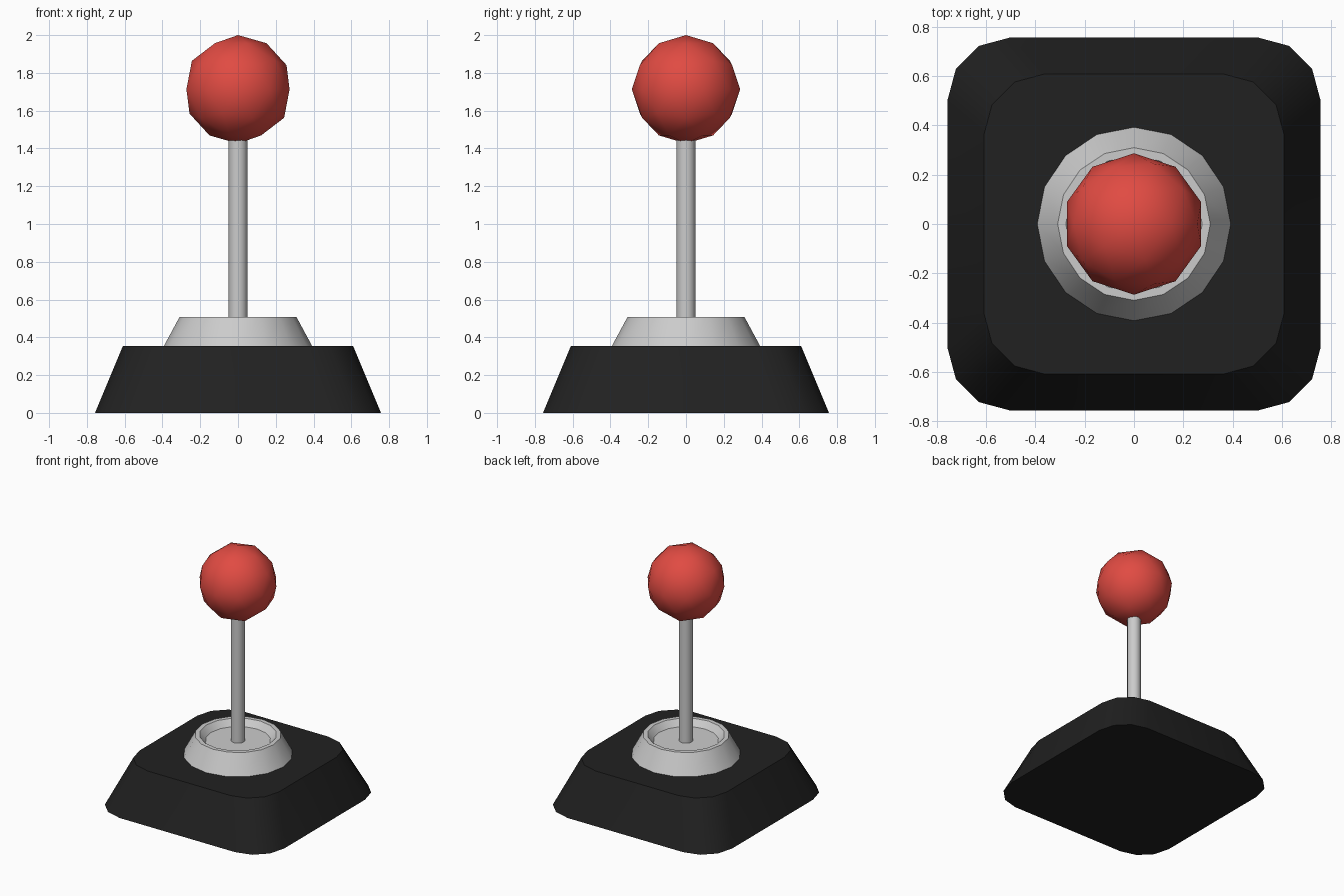
import bpy, bmesh
from math import cos, sin, pi, radians

if "Cube" in bpy.data.objects:
    bpy.data.objects.remove(bpy.data.objects["Cube"])


def loft(name, loops, smooth=40):
    """Bridge stacked loops of points and cap both ends."""
    bm = bmesh.new()
    rings = [[bm.verts.new(p) for p in loop] for loop in loops]
    n = len(rings[0])
    for a, b in zip(rings, rings[1:]):
        for i in range(n):
            j = (i + 1) % n
            bm.faces.new((a[i], a[j], b[j], b[i]))
    bm.faces.new(rings[0][::-1])
    bm.faces.new(rings[-1])
    return finish(name, bm, smooth)


def finish(name, bm, smooth):
    mesh = bpy.data.meshes.new(name)
    bmesh.ops.recalc_face_normals(bm, faces=bm.faces)
    bm.to_mesh(mesh)
    bm.free()
    obj = bpy.data.objects.new(name, mesh)
    bpy.context.collection.objects.link(obj)
    bpy.ops.object.select_all(action='DESELECT')
    obj.select_set(True)
    bpy.context.view_layer.objects.active = obj
    bpy.ops.object.shade_smooth_by_angle(angle=radians(smooth))
    return obj


def circle(r, z, n):
    return [(r * cos(2 * pi * i / n), r * sin(2 * pi * i / n), z) for i in range(n)]


def rounded_square(half, r, z, steps=3):
    pts = []
    for q in range(4):
        mid = pi / 4 + q * pi / 2
        cx = (half - r) * (1 if cos(mid) > 0 else -1)
        cy = (half - r) * (1 if sin(mid) > 0 else -1)
        for s in range(steps + 1):
            a = q * pi / 2 + s * pi / 2 / steps
            pts.append((cx + r * cos(a), cy + r * sin(a), z))
    return pts


def paint(obj, name, color):
    mat = bpy.data.materials.new(name)
    mat.diffuse_color = color
    mat.use_nodes = True
    mat.node_tree.nodes["Principled BSDF"].inputs["Base Color"].default_value = mat.diffuse_color
    obj.data.materials.append(mat)


# Tapered base with rounded corners
base = loft("base", [rounded_square(0.757, 0.253, 0),
                     rounded_square(0.61, 0.25, 0.353)])
paint(base, "black_plastic", (0.015, 0.015, 0.015, 1))

# Collar: sloped outside, flat rim, shallow dish inside
loft("collar", [circle(r, z, 16) for r, z in
                ((0.393, 0.353), (0.31, 0.507), (0.277, 0.507), (0.235, 0.46))])

# Stick
loft("stick", [circle(0.05, 0.45, 16), circle(0.05, 1.47, 16)])

# Ball knob
bm = bmesh.new()
bmesh.ops.create_icosphere(bm, subdivisions=2, radius=0.287)
bmesh.ops.translate(bm, verts=bm.verts, vec=(0, 0, 1.713))
knob = finish("ball_knob", bm, 40)
paint(knob, "red_plastic", (0.75, 0.07, 0.055, 1))
